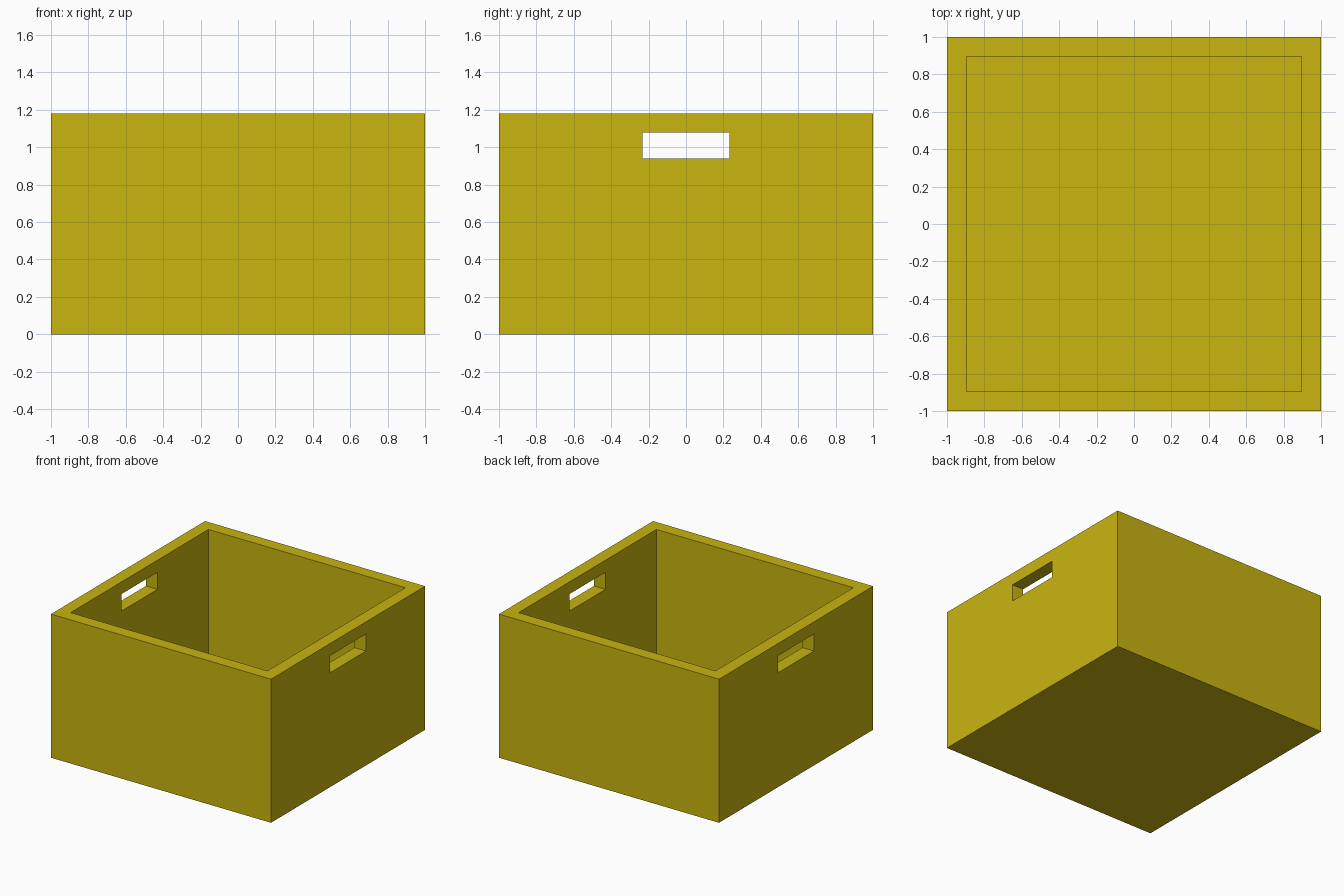
import bpy

default_cube = bpy.data.objects.get("Cube")
if default_cube:
    bpy.data.objects.remove(default_cube, do_unlink=True)

HEIGHT = 1.18
WALL = 0.105
COLOUR = (0.584, 0.462, 0.005, 1.0)

paint = bpy.data.materials.new("mustard_yellow")
paint.use_nodes = True
paint.diffuse_color = COLOUR
paint.node_tree.nodes["Principled BSDF"].inputs["Base Color"].default_value = COLOUR


def block(name, size, bottom):
    """Box centred on x and y, standing on the given height."""
    bpy.ops.mesh.primitive_cube_add(size=1, location=(0, 0, bottom + size[2] / 2))
    obj = bpy.context.object
    obj.name = name
    obj.scale = size
    bpy.ops.object.transform_apply(location=True, rotation=False, scale=True)
    obj.data.materials.append(paint)
    return obj


def cut(target, cutter):
    """Subtract the cutter from the target and discard it."""
    cutter.hide_render = True
    mod = target.modifiers.new(cutter.name, "BOOLEAN")
    mod.operation = "DIFFERENCE"
    mod.solver = "EXACT"
    mod.object = cutter
    bpy.context.view_layer.objects.active = target
    bpy.ops.object.modifier_apply(modifier=mod.name)
    bpy.data.objects.remove(cutter, do_unlink=True)


# Solid outer body of the bin
storage_bin = block("storage_bin", (2, 2, HEIGHT), 0)

# Open cavity above the floor
inner = 2 - 2 * WALL
cut(storage_bin, block("cavity", (inner, inner, HEIGHT), WALL))

# Handle slots through the left and right walls
cut(storage_bin, block("handle_slots", (3, 0.466, 0.14), 0.94))
